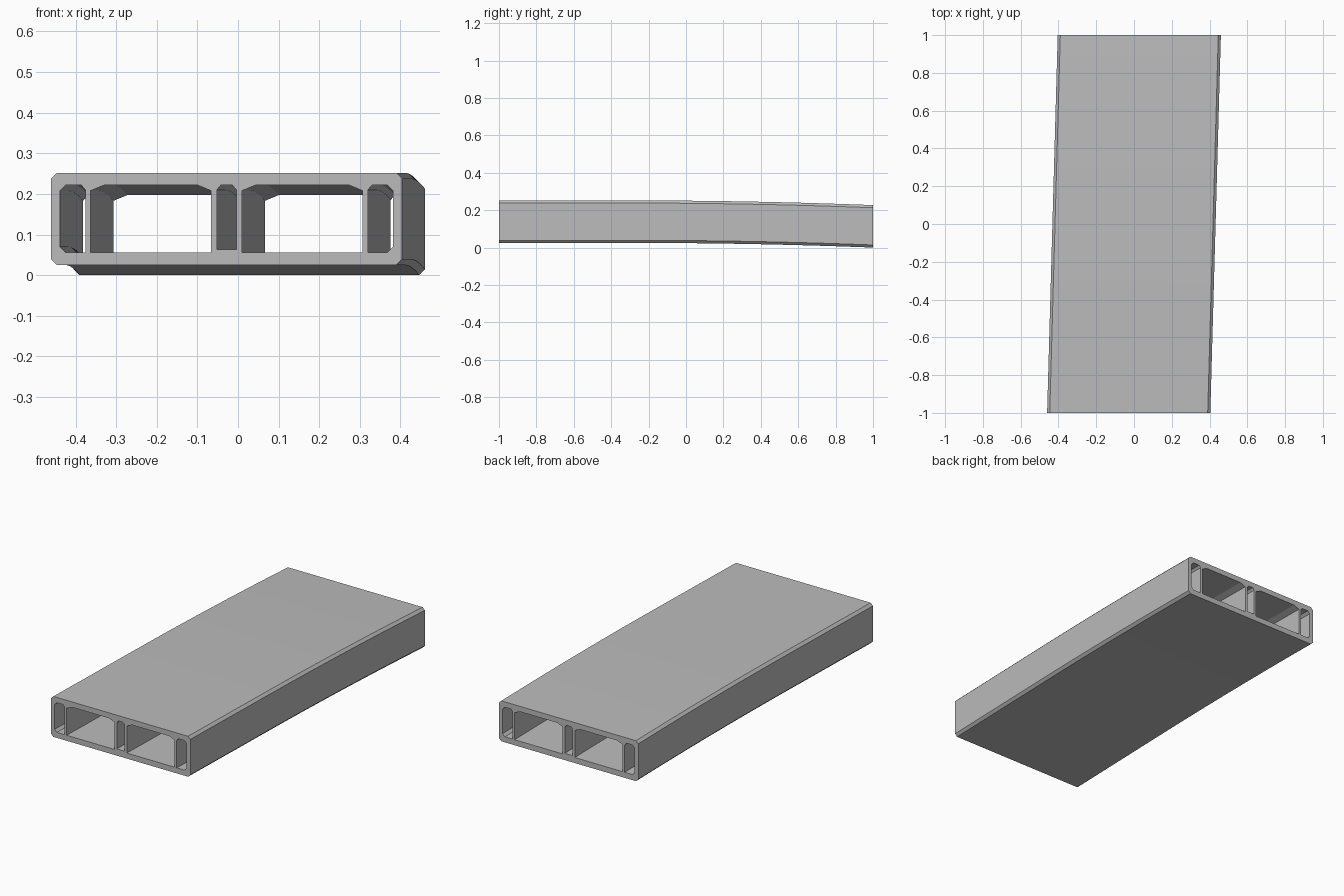
import bpy
import bmesh
import math

cube = bpy.data.objects.get("Cube")
if cube:
    bpy.data.objects.remove(cube, do_unlink=True)

SEGMENTS = 24
MID = -0.028          # centre of the front section
SHIFT = 0.056         # sideways run from front to back
DROP = 0.025          # fall towards the back

concrete = bpy.data.materials.new("concrete_grey")
concrete.use_nodes = True
grey = (0.5, 0.5, 0.5, 1)
concrete.diffuse_color = grey
concrete.node_tree.nodes["Principled BSDF"].inputs["Base Color"].default_value = grey


def box_loop(x0, x1, z0, z1, tl, tr, bl, br):
    """Rectangle with a (width, height) cut at each corner."""
    pts = [(x0 + bl[0], z0), (x1 - br[0], z0), (x1, z0 + br[1]), (x1, z1 - tr[1]),
           (x1 - tr[0], z1), (x0 + tl[0], z1), (x0, z1 - tl[1]), (x0, z0 + bl[1])]
    return [p for i, p in enumerate(pts) if p != pts[i - 1]]


def mirrored(loop):
    return [(-x, z) for x, z in loop]


# Section outlines, relative to the section centre
none, cut, small, haunch = (0, 0), (0.014, 0.014), (0.01, 0.012), (0.034, 0.014)
shell = box_loop(-0.432, 0.432, 0.025, 0.252, cut, cut, cut, cut)
side_duct = box_loop(-0.41, -0.348, 0.056, 0.222, cut, small, cut, none)
road_bore = box_loop(-0.335, -0.038, 0.056, 0.222, haunch, haunch, none, none)
gallery = box_loop(-0.024, 0.024, 0.063, 0.222, small, small, none, none)
loops = [shell, side_duct, road_bore, gallery, mirrored(road_bore), mirrored(side_duct)]


def station(x, z, t):
    """Place a section point at fraction t of the length."""
    y = -1 + 2 * t
    fall = DROP * max(0, (y + 0.3) / 1.3) ** 2
    return (MID + x + SHIFT * t, y, z - fall)


# Sweep every outline along the length
bm = bmesh.new()
end_edges = ([], [])
for loop in loops:
    rings = [[bm.verts.new(station(x, z, s / SEGMENTS)) for x, z in loop]
             for s in range(SEGMENTS + 1)]
    n = len(loop)
    for a, b in zip(rings, rings[1:]):
        for i in range(n):
            j = (i + 1) % n
            bm.faces.new((a[i], a[j], b[j], b[i]))
    for edges, ring in zip(end_edges, (rings[0], rings[-1])):
        edges += [bm.edges.get((ring[i], ring[(i + 1) % n])) for i in range(n)]

# End faces around the openings
for edges, direction in zip(end_edges, (-1, 1)):
    bmesh.ops.triangle_fill(bm, edges=edges, use_beauty=True, normal=(0, direction, 0))
bmesh.ops.recalc_face_normals(bm, faces=bm.faces)

mesh = bpy.data.meshes.new("tunnel_segment")
bm.to_mesh(mesh)
bm.free()
mesh.materials.append(concrete)
tunnel = bpy.data.objects.new("tunnel_segment", mesh)
bpy.context.collection.objects.link(tunnel)

bpy.ops.object.select_all(action='DESELECT')
tunnel.select_set(True)
bpy.context.view_layer.objects.active = tunnel
bpy.ops.object.shade_smooth_by_angle(angle=math.radians(15))
